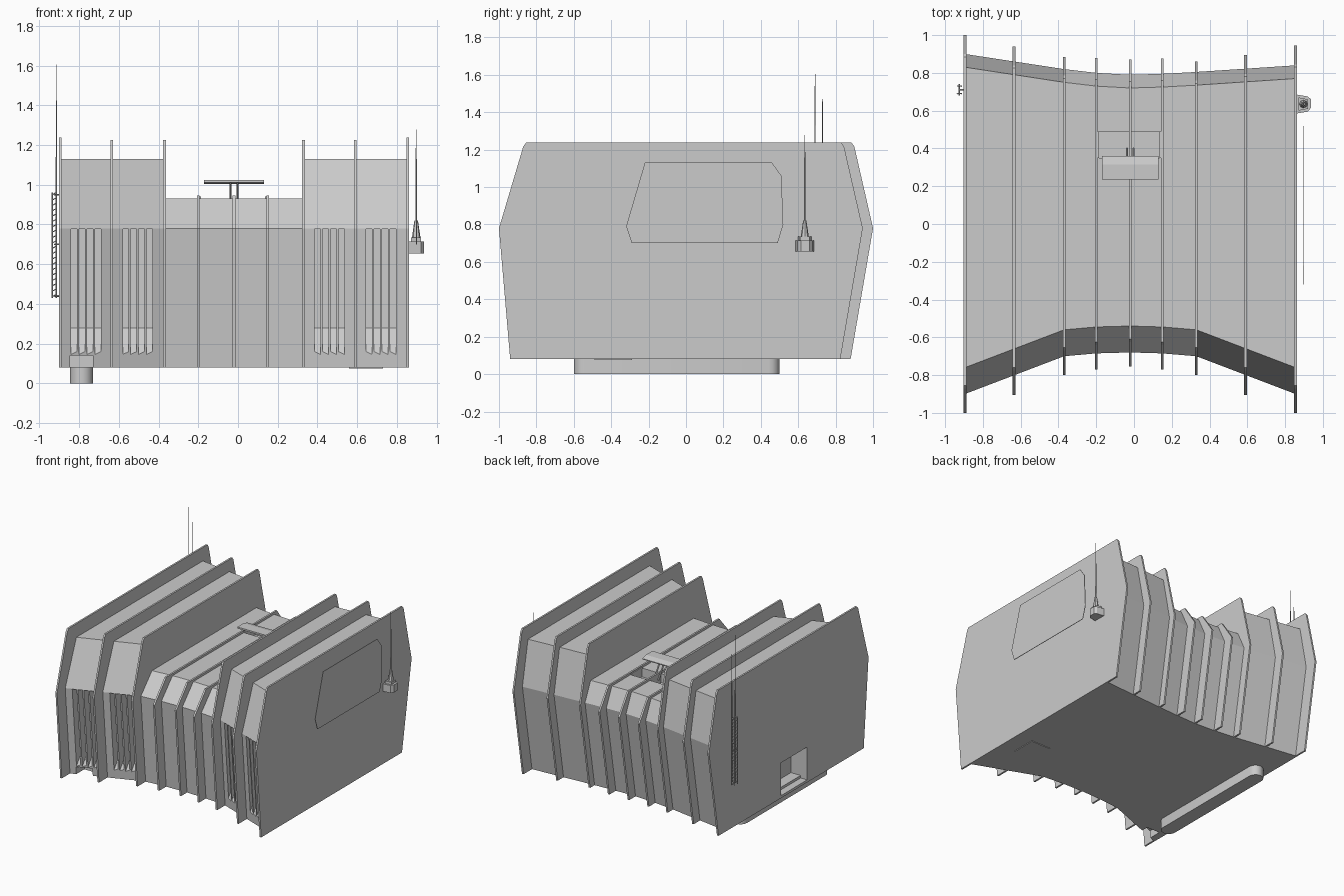
import bpy, bmesh, math
from mathutils import Vector

if "Cube" in bpy.data.objects:
    bpy.data.objects.remove(bpy.data.objects["Cube"])

MID, BASE = 0.78, 0.08


def make(name, bm):
    bmesh.ops.recalc_face_normals(bm, faces=bm.faces)
    me = bpy.data.meshes.new(name)
    bm.to_mesh(me)
    bm.free()
    ob = bpy.data.objects.new(name, me)
    bpy.context.collection.objects.link(ob)
    return ob


def loft(name, rings):
    bm = bmesh.new()
    rs = [[bm.verts.new(p) for p in r] for r in rings]
    n = len(rs[0])
    for a, b in zip(rs, rs[1:]):
        for i in range(n):
            j = (i + 1) % n
            bm.faces.new((a[i], a[j], b[j], b[i]))
    bm.faces.new(rs[0])
    bm.faces.new(rs[-1])
    return make(name, bm)


def prism(name, pts, axis, lo, hi):
    place = {'x': lambda a, b, t: (t, a, b), 'z': lambda a, b, t: (a, b, t)}[axis]
    return loft(name, [[place(a, b, t) for a, b in pts] for t in (lo, hi)])


def box(name, x0, x1, y0, y1, z0, z1):
    return prism(name, [(x0, y0), (x1, y0), (x1, y1), (x0, y1)], 'z', z0, z1)


def rod(name, p, q, r0, r1=None, seg=6):
    p, q = Vector(p), Vector(q)
    bm = bmesh.new()
    bmesh.ops.create_cone(bm, cap_ends=True, segments=seg, radius1=r0,
                          radius2=r0 if r1 is None else r1, depth=(q - p).length)
    rot = (q - p).to_track_quat('Z', 'Y').to_matrix()
    for v in bm.verts:
        v.co = rot @ v.co + (p + q) / 2
    return make(name, bm)


def cut(target, cutter):
    cutter.hide_render = True
    m = target.modifiers.new('cut', 'BOOLEAN')
    m.object, m.operation, m.solver = cutter, 'DIFFERENCE', 'EXACT'
    bpy.context.view_layer.objects.active = target
    bpy.ops.object.modifier_apply(modifier=m.name)


def drop(ob):
    bpy.data.objects.remove(ob, do_unlink=True)


# Hull sections: six-sided profile at each x, from its widest front and back
def section(x, f, b, top):
    return [(x, f + .06, BASE), (x, f, MID), (x, f + .14, top),
            (x, b - .07, top), (x, b, MID), (x, b - .12, BASE)]


def hull(name, rows, top):
    return loft(name, [section(*r, top) for r in rows])


left = hull('left_hull', [(-.895, -.9, .9), (-.37, -.70, .82)], 1.13)
middle = hull('middle_hull', [(-.37, -.70, .82), (-.2, -.685, .80), (-.02, -.68, .79),
                              (.15, -.685, .795), (.33, -.70, .805)], .93)
right = hull('right_hull', [(.33, -.70, .805), (.855, -.9, .84)], 1.13)

# Vertical louvre slots with sloped floors
for body, starts in ((left, (-.84, -.58)), (right, (.385, .645))):
    for x0 in starts:
        for i in range(4):
            x = x0 + i * .04
            f = -.70 - .2 * (abs(x + .035) - .335) / .525
            c = prism('slot_cutter', [(-1.1, .14), (f + .05, .14), (f + .15, .28),
                                      (f + .15, MID - .002), (-1.1, MID - .002)], 'x', x, x + .03)
            cut(body, c)
            drop(c)

# Roof hatch opening in the low middle section
c = box('hatch_cutter', -.19, .14, .35, .49, .86, 1.0)
cut(middle, c)
drop(c)

# Transverse fins: x, front, back, top
fins = [(-.895, -1.0, 1.0, 1.237), (-.635, -.905, .94, 1.226), (-.37, -.80, .885, 1.226),
        (-.2, -.77, .88, .947), (-.02, -.755, .87, .947), (.15, -.77, .875, .947),
        (.33, -.80, .86, 1.226), (.59, -.905, .895, 1.226), (.855, -1.0, .945, 1.237)]
fin_obs = []
for x, f, b, top in fins:
    prof = [(f + .06, BASE), (f, MID), (f + .13, top - .02), (f + .145, top),
            (b - .115, top), (b - .1, top - .02), (b, MID), (b - .12, BASE)]
    fin_obs.append(prism('fin', prof, 'x', x - .007, x + .007))

# Open bay in the left side, and a small notch at the front of the left hull
c = box('bay_cutter', -.95, -.76, -.23, .10, .10, .36)
cut(left, c)
cut(fin_obs[0], c)
drop(c)
c = box('notch_cutter', -.845, -.73, -1.1, -.72, .0, .14)
cut(left, c)
drop(c)

# Rounded skid under the left side
pts = []
for cy, a0 in ((.4425, 0), (-.5425, math.pi)):
    for i in range(9):
        a = a0 + math.pi * i / 8
        pts.append((-.7875 + .0575 * math.cos(a), cy + .0575 * math.sin(a)))
skid = prism('skid', pts, 'z', 0, .12)
bpy.ops.object.select_all(action='DESELECT')
skid.select_set(True)
bpy.context.view_layer.objects.active = skid
bpy.ops.object.shade_smooth_by_angle(angle=math.radians(35))

# Side panel, standing slightly clear of the right fin
prism('side_panel', [(-.32, .79), (-.29, .70), (.49, .70), (.52, .80), (.51, 1.06),
                     (.46, 1.13), (-.22, 1.13)], 'x', .897, .901)

# Underside access plate
box('underside_plate', .56, .73, -.49, -.29, .075, .085)

# Raised hatch lid with a bracket
box('hatch_lid', -.17, .13, .235, .315, 1.012, 1.025)
prism('hatch_lid_edge', [(.315, 1.012), (.36, 1.005), (.36, 1.012), (.315, 1.025)], 'x', -.17, .13)
for s in (-1, 1):
    rod('lid_bracket', (-.02 + s * .018, .33, 1.01), (-.02 + s * .018, .40, .90), .006)
for x in (-.19, .14):
    box('hatch_rim', x - .004, x + .004, .35, .49, .925, .94)

# Right whip antenna: bracket, tapered base, mast
prism('antenna_bracket', [(.86, .585), (.92, .595), (.937, .615), (.937, .66),
                          (.92, .675), (.86, .685)], 'z', .655, .715)
prism('antenna_socket', [(.872, .60), (.92, .61), (.92, .66), (.872, .67)], 'z', .71, .735)
rod('antenna_base', (.897, .635, .73), (.897, .635, .82), .022, .009, 8)
rod('antenna_mast', (.897, .635, .81), (.897, .635, 1.278), .005, .002)

# Left lattice antenna: two rails, rungs, wall clips, tapering masts
for y, tip in ((.69, 1.605), (.73, 1.47)):
    for x in (-.935, -.914):
        rod('lattice_rail', (x, y, .43), (x, y, .96), .004, seg=4)
    for i in range(20):
        z = .437 + i * .027
        rod('lattice_rung', (-.935, y, z), (-.914, y, z + .012), .0025, seg=4)
    rod('lower_mast', (-.914, y, .95), (-.914, y, 1.14), .004)
    rod('upper_mast', (-.914, y, 1.13), (-.914, y, tip), .0025, .0015)
for z in (.44, .70, .95):
    rod('lattice_tie', (-.924, .68, z), (-.924, .742, z), .004, seg=4)
    rod('wall_clip', (-.924, .71, z), (-.895, .71, z), .004, seg=4)
